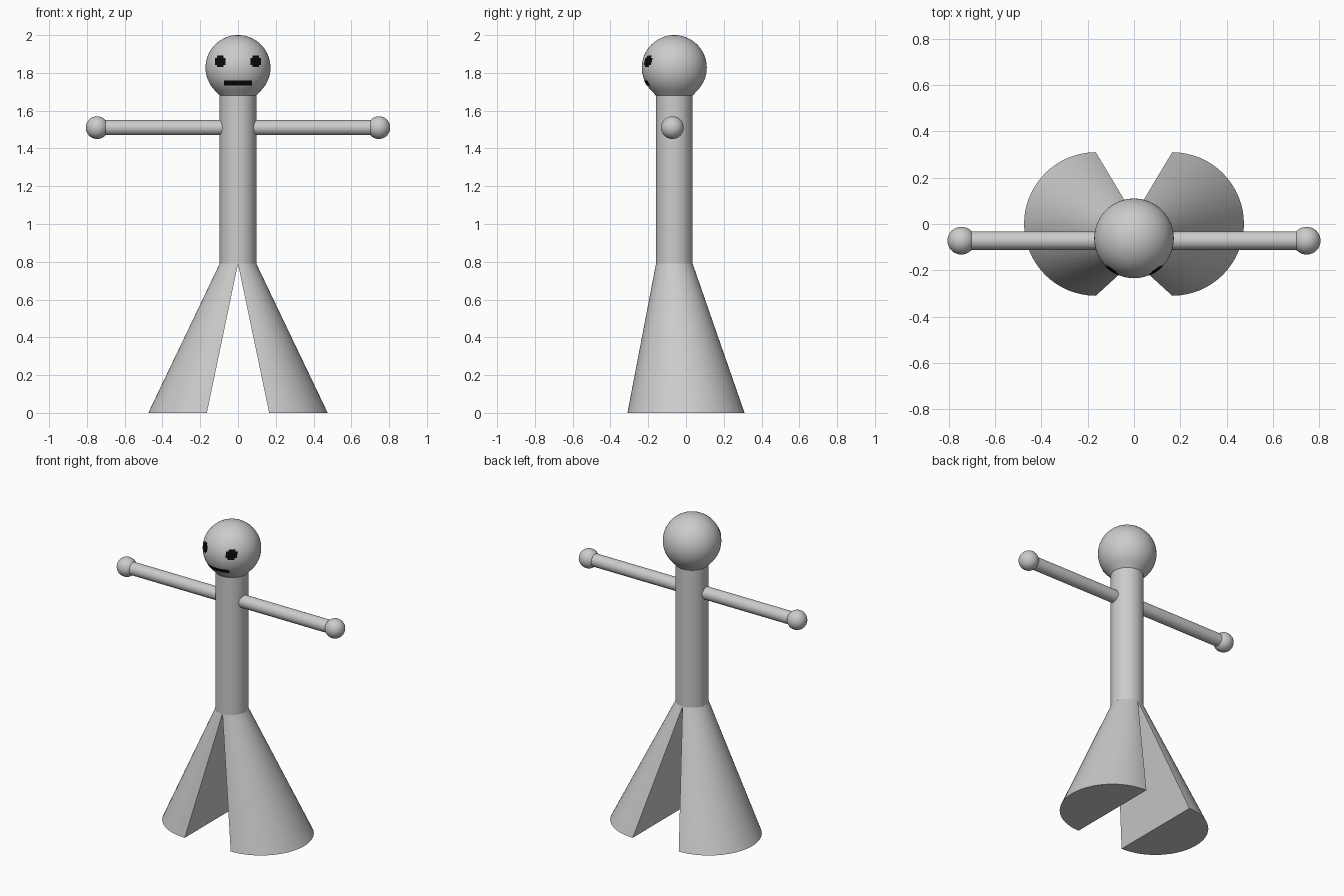
import bpy, bmesh
from math import sin, cos, pi, sqrt, radians
from mathutils import Vector, Matrix

cube = bpy.data.objects.get("Cube")
if cube:
    bpy.data.objects.remove(cube, do_unlink=True)


def material(name, value):
    mat = bpy.data.materials.new(name)
    mat.use_nodes = True
    color = (value, value, value, 1)
    mat.diffuse_color = color
    mat.node_tree.nodes["Principled BSDF"].inputs["Base Color"].default_value = color
    return mat


GREY = material("plain grey", 0.6)
BLACK = material("face black", 0.003)

BODY_Y, BODY_R = -0.062, 0.097
HIP_Z, NECK_Z = 0.79, 1.68
HEAD = Vector((0, BODY_Y, 1.828))
HEAD_R = 0.172
ARM_Y, ARM_Z = -0.072, 1.51


def finish(bm, name, mat=GREY):
    bmesh.ops.recalc_face_normals(bm, faces=bm.faces)
    mesh = bpy.data.meshes.new(name)
    bm.to_mesh(mesh)
    bm.free()
    mesh.materials.append(mat)
    obj = bpy.data.objects.new(name, mesh)
    bpy.context.collection.objects.link(obj)
    bpy.context.view_layer.objects.active = obj
    for other in bpy.context.selected_objects:
        other.select_set(False)
    obj.select_set(True)
    bpy.ops.object.shade_smooth_by_angle(angle=radians(35))
    return obj


def cylinder(name, radius, start, end):
    start, end = Vector(start), Vector(end)
    axis = end - start
    turn = axis.to_track_quat("Z", "Y").to_matrix().to_4x4()
    bm = bmesh.new()
    bmesh.ops.create_cone(bm, cap_ends=True, segments=48, radius1=radius, radius2=radius,
                          depth=axis.length, matrix=Matrix.Translation((start + end) / 2) @ turn)
    return finish(bm, name)


def ball(name, radius, center):
    bm = bmesh.new()
    bmesh.ops.create_uvsphere(bm, u_segments=32, v_segments=20, radius=radius,
                              matrix=Matrix.Translation(center))
    return finish(bm, name)


def leg(name, side):
    # Half-round hip lofted to a larger half-round foot, flat on the inside
    bm = bmesh.new()
    rings = []
    for cx, cy, r, z in ((0, BODY_Y, BODY_R, HIP_Z), (0.165, 0, 0.31, 0)):
        angles = [pi * i / 32 - pi / 2 for i in range(33)]
        rings.append([bm.verts.new((side * (cx + r * cos(a)), cy + r * sin(a), z)) for a in angles])
    top, foot = rings
    for i in range(32):
        bm.faces.new((top[i], top[i + 1], foot[i + 1], foot[i]))
    bm.faces.new((top[0], foot[0], foot[-1], top[-1]))
    bm.faces.new(top)
    bm.faces.new(foot)
    return finish(bm, name)


def head():
    # Round head whose underside tapers into the neck
    bm = bmesh.new()
    points = [(BODY_R, NECK_Z - HEAD.z)]
    for i in range(25):
        a = radians(-45) + radians(135) * i / 24
        points.append((HEAD_R * cos(a), HEAD_R * sin(a)))
    verts = [bm.verts.new(HEAD + Vector((r, 0, z))) for r, z in points]
    edges = [bm.edges.new(pair) for pair in zip(verts, verts[1:])]
    bmesh.ops.spin(bm, geom=verts + edges, cent=HEAD, axis=(0, 0, 1),
                   angle=2 * pi, steps=64)
    bmesh.ops.remove_doubles(bm, verts=bm.verts, dist=0.0005)
    return finish(bm, "head")


def face_patch(name, x, z, half_w, half_h, columns, rows, clip_corners):
    # Thin plate wrapped on the front of the head
    bm = bmesh.new()
    bmesh.ops.create_grid(bm, x_segments=columns, y_segments=rows, size=1)
    if clip_corners:
        corners = [v for v in bm.verts if len(v.link_edges) == 2]
        bmesh.ops.delete(bm, geom=corners, context="VERTS")
    for v in bm.verts:
        px, pz = x + v.co.x * half_w, z + v.co.y * half_h
        depth = sqrt((HEAD_R + 0.002) ** 2 - px ** 2 - (pz - HEAD.z) ** 2)
        v.co = (px, HEAD.y - depth, pz)
    obj = finish(bm, name, BLACK)
    # Face the plate outward
    if obj.data.polygons[0].normal.y > 0:
        obj.data.flip_normals()
    return obj


# Body and head
cylinder("torso", BODY_R, (0, BODY_Y, HIP_Z), (0, BODY_Y, NECK_Z))
head()
face_patch("mouth", 0, 1.746, 0.074, 0.013, 12, 2, False)

# Paired parts
for side, label in ((1, "left"), (-1, "right")):
    leg(label + "_leg", side)
    cylinder(label + "_arm", 0.04, (0, ARM_Y, ARM_Z), (side * 0.72, ARM_Y, ARM_Z))
    ball(label + "_hand", 0.06, (side * 0.746, ARM_Y, ARM_Z))
    face_patch(label + "_eye", side * 0.094, 1.861, 0.028, 0.031, 5, 5, True)
